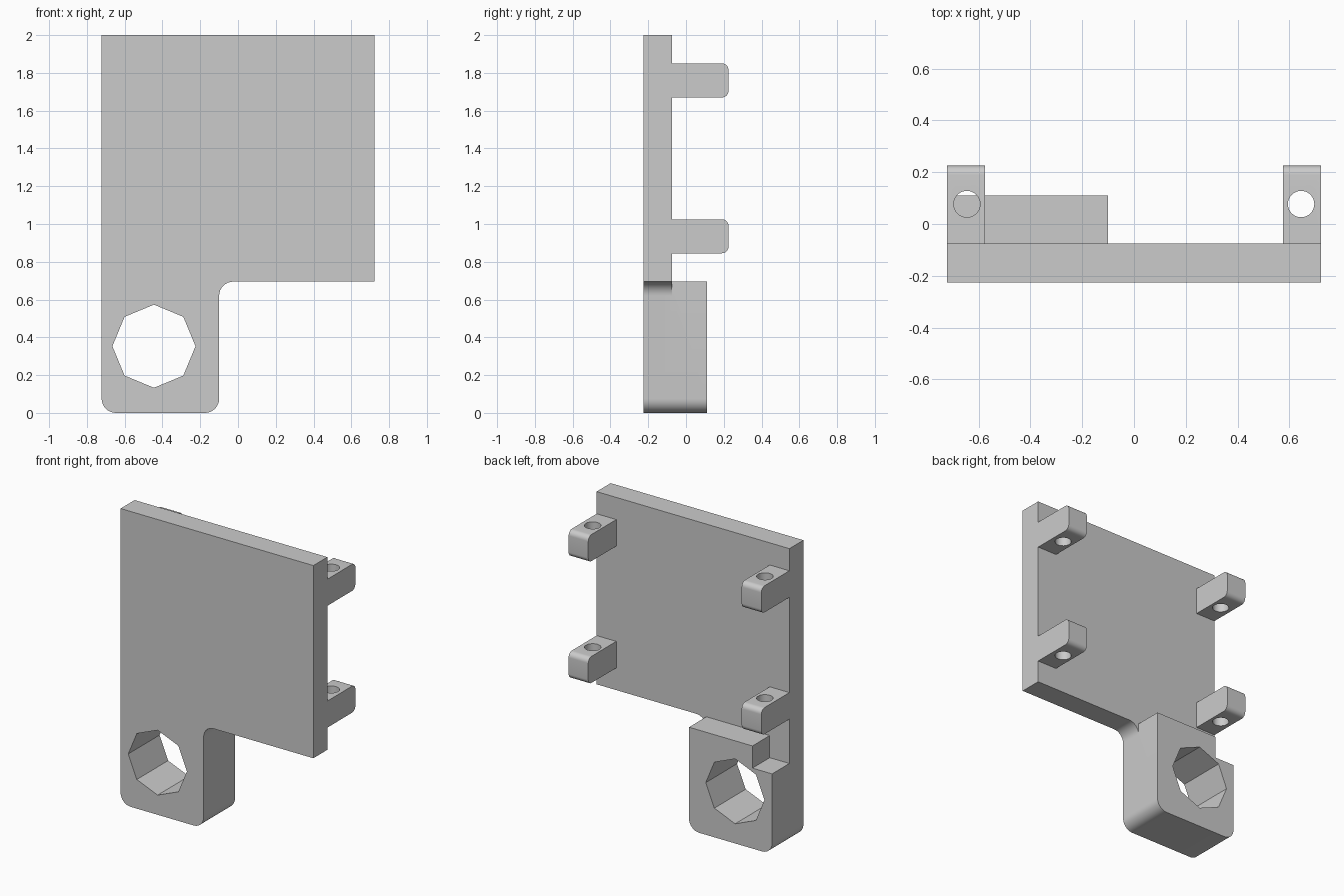
import bpy, bmesh, math
from mathutils import Vector

cube = bpy.data.objects.get("Cube")
if cube:
    bpy.data.objects.remove(cube, do_unlink=True)

grey = bpy.data.materials.new("light grey")
grey.use_nodes = True
grey.diffuse_color = (0.6, 0.6, 0.6, 1)
grey.node_tree.nodes["Principled BSDF"].inputs["Base Color"].default_value = (0.6, 0.6, 0.6, 1)


def rounded(corners, steps=8):
    """Outline from (u, v, radius) right-angle corners, rounding those with a radius."""
    out = []
    for i, (u, v, r) in enumerate(corners):
        p = Vector((u, v))
        if not r:
            out.append(p)
            continue
        a = (Vector(corners[i - 1][:2]) - p).normalized() * r
        b = (Vector(corners[(i + 1) % len(corners)][:2]) - p).normalized() * r
        for k in range(steps + 1):
            t = k / steps * math.pi / 2
            out.append(p + a * (1 - math.sin(t)) + b * (1 - math.cos(t)))
    return out


def ring(u, v, r, sides):
    return [(u + r * math.cos(k * math.tau / sides), v + r * math.sin(k * math.tau / sides))
            for k in range(sides)]


def prism(name, outline, axis, lo, hi):
    """Extrude a flat outline along the given axis from lo to hi."""
    bm = bmesh.new()
    verts = []
    for p in outline:
        co = list(p)
        co.insert(axis, lo)
        verts.append(bm.verts.new(co))
    face = bm.faces.new(verts)
    moved = bmesh.ops.extrude_face_region(bm, geom=[face])["geom"]
    shift = Vector((0, 0, 0))
    shift[axis] = hi - lo
    bmesh.ops.translate(bm, vec=shift, verts=[e for e in moved if isinstance(e, bmesh.types.BMVert)])
    bmesh.ops.recalc_face_normals(bm, faces=bm.faces)
    mesh = bpy.data.meshes.new(name)
    bm.to_mesh(mesh)
    bm.free()
    mesh.materials.append(grey)
    obj = bpy.data.objects.new(name, mesh)
    bpy.context.collection.objects.link(obj)
    return obj


def combine(target, tool, operation):
    """Apply one boolean and discard the tool object."""
    bpy.context.view_layer.objects.active = target
    mod = target.modifiers.new(operation, "BOOLEAN")
    mod.operation, mod.solver, mod.object = operation, "EXACT", tool
    bpy.ops.object.modifier_apply(modifier=mod.name)
    bpy.data.objects.remove(tool, do_unlink=True)


W, INNER, EDGE = 0.722, 0.575, -0.1      # half width, post inner side, lug side
FRONT, BACK, STEP, R = -0.225, -0.075, 0.695, 0.075

# Back plate with its tab
bracket = prism("mounting_bracket", rounded([
    (-W, 0, R), (EDGE, 0, R), (EDGE, STEP, R), (W, STEP, 0), (W, 2, 0), (-W, 2, 0)]), 1, FRONT, BACK)

# Thick lug behind the tab, notched below the post
lug = prism("lug", rounded([
    (-W, 0, R), (EDGE, 0, R), (EDGE, STEP, 0), (-INNER, STEP, 0),
    (-INNER, 0.545, 0), (-W, 0.545, 0)]), 1, BACK - 0.05, 0.11)
combine(bracket, lug, "UNION")

# Four rounded posts
for lo, hi in ((-W, -INNER), (INNER, W)):
    for z in (0.845, 1.67):
        post = prism("post", rounded([
            (BACK - 0.05, z, 0), (0.225, z, 0.035),
            (0.225, z + 0.18, 0.035), (BACK - 0.05, z + 0.18, 0)]), 0, lo, hi)
        combine(bracket, post, "UNION")

# Octagonal hole through the lug, round holes through the posts
combine(bracket, prism("lug_hole", ring(-0.445, 0.353, 0.22, 8), 1, -0.4, 0.4), "DIFFERENCE")
for x in (-0.645, 0.645):
    combine(bracket, prism("post_hole", ring(x, 0.077, 0.051, 32), 2, 0.75, 1.95), "DIFFERENCE")

bpy.ops.object.select_all(action="DESELECT")
bracket.select_set(True)
bpy.context.view_layer.objects.active = bracket
bpy.ops.object.shade_smooth_by_angle(angle=math.radians(30))
